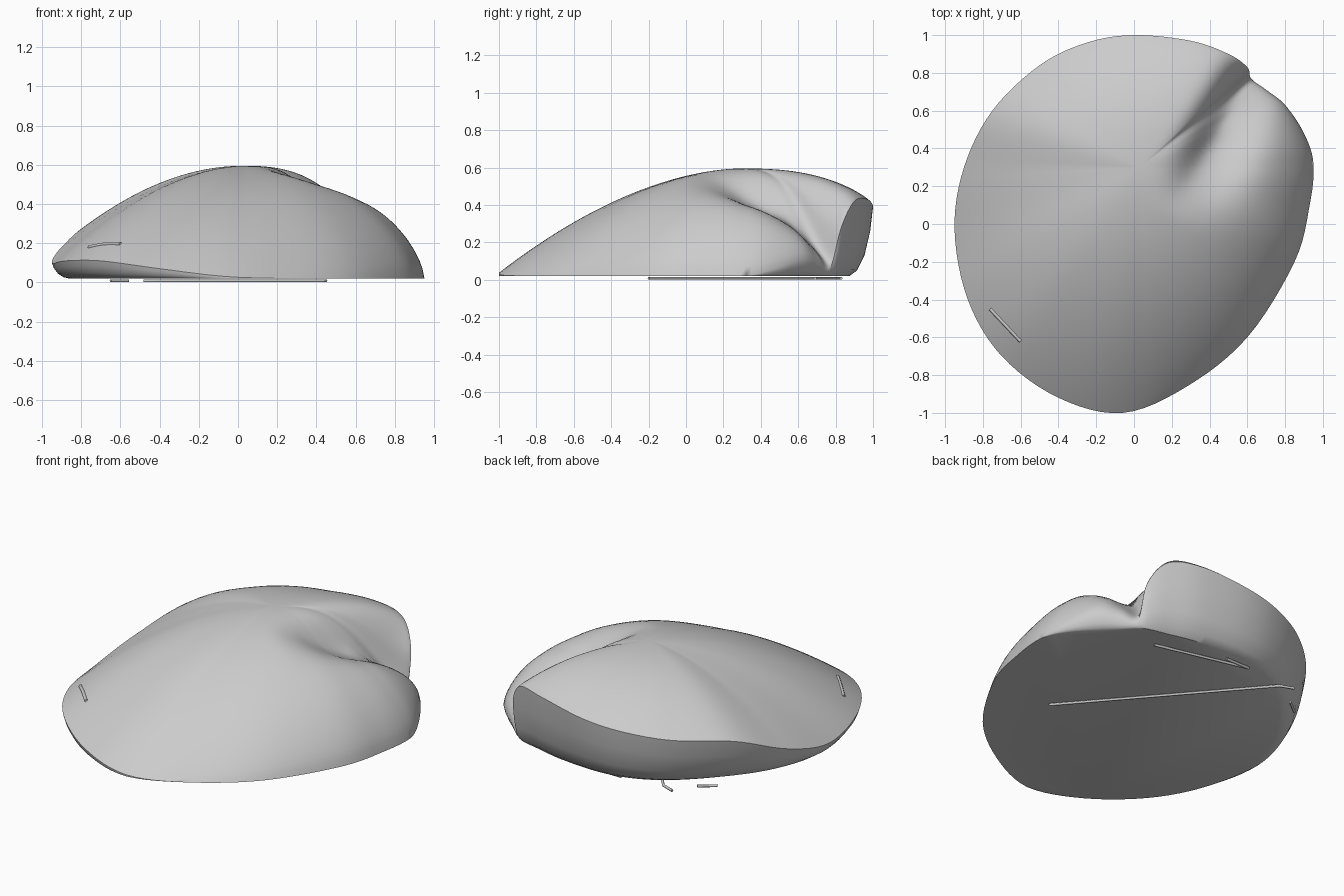
import bpy, bmesh, math
from mathutils import Vector

if "Cube" in bpy.data.objects:
    bpy.data.objects.remove(bpy.data.objects["Cube"])

grey = bpy.data.materials.new("plain_grey")
grey.use_nodes = True
grey.diffuse_color = (0.6, 0.6, 0.6, 1)
grey.node_tree.nodes["Principled BSDF"].inputs["Base Color"].default_value = (0.6, 0.6, 0.6, 1)

# Rim control points: x, y, height, scale of the flat base below
RIM = [(0, 1, .39, .82), (.3, .97, .43, .83), (.5, .9, .42, .86), (.6, .83, .28, .92),
       (.62, .77, .06, .97), (.7, .71, .09, .95), (.8, .63, .11, .93), (.9, .48, .06, .97),
       (.95, .32, .02, 1), (.93, .1, .02, 1), (.85, -.2, .02, 1), (.6, -.6, .02, 1),
       (.28, -.86, .02, 1), (-.06, -1, .03, 1), (-.4, -.92, .07, .97), (-.7, -.7, .11, .94),
       (-.88, -.4, .11, .92), (-.95, -.03, .1, .91), (-.9, .3, .18, .86),
       (-.75, .6, .3, .81), (-.5, .84, .33, .81), (-.25, .96, .36, .82)]
PEAK = Vector((.03, .3, .595))
BASE = .02
STEPS, RINGS = 6, 32


def spline(points):
    """Closed Catmull-Rom curve through the points."""
    pts = [Vector(p) for p in points]
    out = []
    for i in range(len(pts)):
        a, b, c, d = (pts[(i + j) % len(pts)] for j in (-1, 0, 1, 2))
        for s in range(STEPS):
            t = s / STEPS
            out.append(.5 * (2 * b + (c - a) * t + (2 * a - 5 * b + 4 * c - d) * t ** 2
                             + (3 * b - a - 3 * c + d) * t ** 3))
    return out


def crease_depth(x, y):
    """Groove between the two lobes, steeper on the taller lobe."""
    start, along = Vector((.2, .02)), Vector((.42, .75)).normalized()
    rel = Vector((x, y)) - start
    s = rel.dot(along)
    off = rel.x * along.y - rel.y * along.x
    ramp = max(0, min(1, s / .5))
    width = .2 if off > 0 else .11
    return .17 * ramp * ramp * (3 - 2 * ramp) * math.exp(-(off / width) ** 2)


def top_point(r, t):
    edge = Vector((r[0], r[1]))
    out = edge - PEAK.xy
    d = out.normalized()
    p = 1.8 + .4 * max(0, d.x) + .6 * max(0, d.y)
    q = 1 - .35 * max(0, d.x)
    rim_z = max(BASE, r[2])
    z = rim_z + (PEAK.z - rim_z) * max(0, 1 - t ** p) ** q
    xy = PEAK.xy + out * t
    z -= crease_depth(xy.x, xy.y) * (1 - t ** 8)
    return (xy.x, xy.y, max(z, BASE))


def under_point(r, drop, inset):
    k = 1 - (1 - min(1, r[3])) * inset
    xy = PEAK.xy + (Vector((r[0], r[1])) - PEAK.xy) * k
    return (xy.x, xy.y, BASE + max(0, r[2] - BASE) * (1 - drop))


# Two-lobed shell with undercut rim and flat base
rim = spline(RIM)
bm = bmesh.new()
centre = bm.verts.new(PEAK)
levels = [[bm.verts.new(top_point(r, 1 - (1 - i / RINGS) ** 1.3)) for r in rim]
          for i in range(1, RINGS + 1)]
for drop, inset in ((.35, .12), (.7, .36), (.92, .68), (1, 1)):
    levels.append([bm.verts.new(under_point(r, drop, inset)) for r in rim])
n = len(rim)
for i in range(n):
    j = (i + 1) % n
    bm.faces.new((centre, levels[0][j], levels[0][i]))
    for a, b in zip(levels, levels[1:]):
        bm.faces.new((a[i], a[j], b[j], b[i]))
bm.faces.new(levels[-1])
bmesh.ops.remove_doubles(bm, verts=bm.verts, dist=.0005)
bmesh.ops.recalc_face_normals(bm, faces=bm.faces)
mesh = bpy.data.meshes.new("lobed_shell")
bm.to_mesh(mesh)
bm.free()
mesh.materials.append(grey)
shell = bpy.data.objects.new("lobed_shell", mesh)
bpy.context.collection.objects.link(shell)
bpy.context.view_layer.objects.active = shell
shell.select_set(True)
bpy.ops.object.shade_smooth_by_angle(angle=math.radians(40))
shell.select_set(False)


# Thin rods under the base and one on the front slope
def rod(name, points, radius=.008):
    curve = bpy.data.curves.new(name, "CURVE")
    curve.dimensions = "3D"
    curve.bevel_depth = radius
    curve.bevel_resolution = 1
    curve.use_fill_caps = True
    line = curve.splines.new("POLY")
    line.points.add(len(points) - 1)
    for point, co in zip(line.points, points):
        point.co = (*co, 1)
    curve.materials.append(grey)
    bpy.context.collection.objects.link(bpy.data.objects.new(name, curve))


LOW = .008
rod("long_base_rod", [(.45, -.2, LOW), (-.4, .79, LOW), (-.48, .82, LOW)])
rod("back_base_rod", [(.43, .69, LOW), (-.14, .83, LOW)])
rod("short_back_rod", [(.02, .83, LOW), (-.14, .83, LOW)])
rod("short_side_rod", [(-.56, .69, LOW), (-.65, .62, LOW)])
rod("slope_rod", [(-.76, -.45, .18), (-.68, -.535, .195), (-.6, -.62, .195)], .01)
